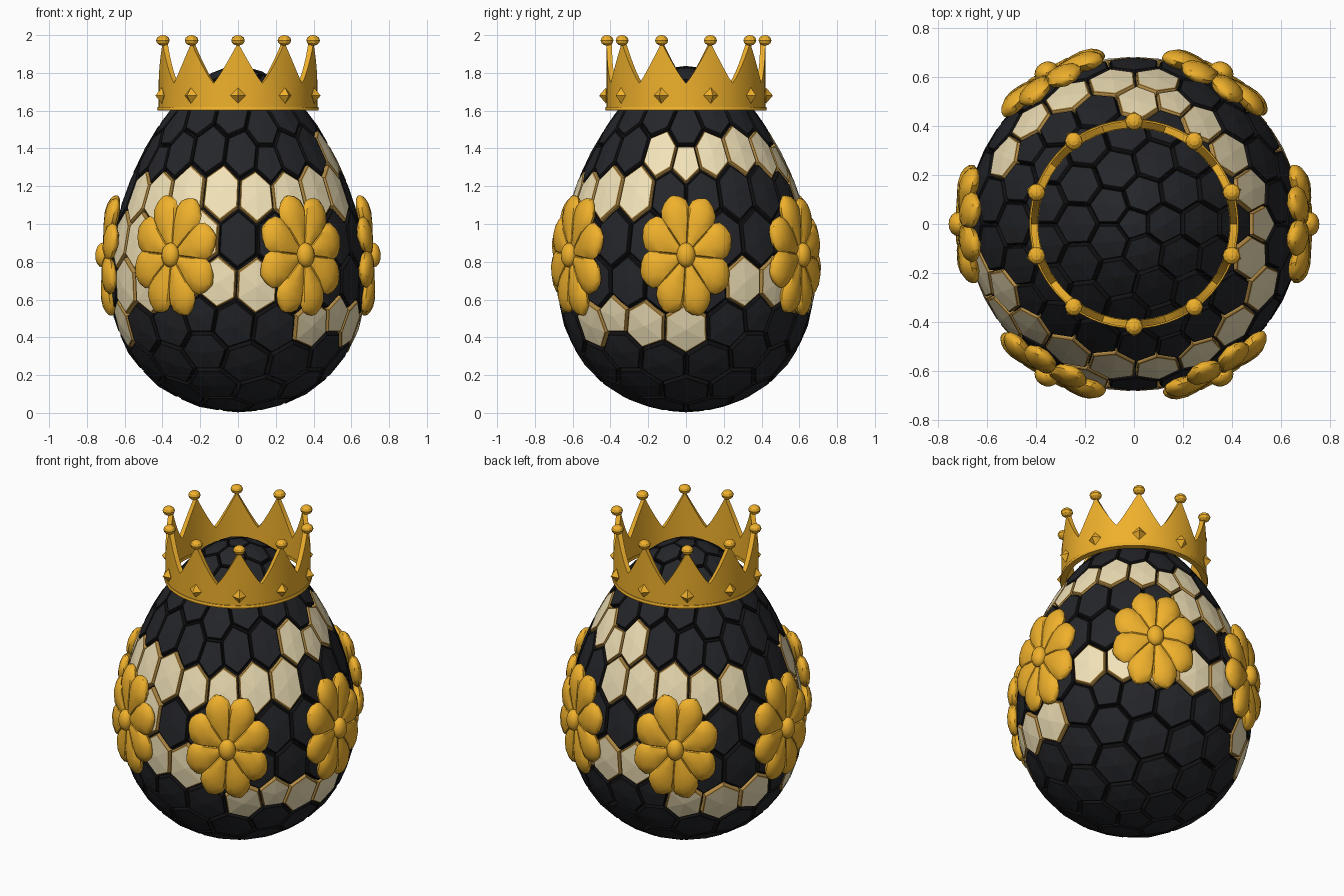
import bpy, bmesh
from math import sin, cos, pi, atan2, degrees, radians
from mathutils import Vector, Matrix

if "Cube" in bpy.data.objects:
    bpy.data.objects.remove(bpy.data.objects["Cube"])

def material(name, c):
    m = bpy.data.materials.new(name)
    m.diffuse_color = (*c, 1)
    m.use_nodes = True
    m.node_tree.nodes["Principled BSDF"].inputs["Base Color"].default_value = m.diffuse_color
    return m

GOLD = material("gold", (0.87, 0.44, 0.025))
RIM = material("rim_gold", (0.45, 0.26, 0.06))
CREAM = material("cream", (0.88, 0.76, 0.48))
DARK = material("dark", (0.018, 0.019, 0.023))
BLACK = material("groove_black", (0.006, 0.006, 0.007))

def make(name, bm, *mats, smooth=None):
    bmesh.ops.recalc_face_normals(bm, faces=bm.faces[:])
    me = bpy.data.meshes.new(name)
    bm.to_mesh(me)
    bm.free()
    for m in mats:
        me.materials.append(m)
    ob = bpy.data.objects.new(name, me)
    bpy.context.collection.objects.link(ob)
    if smooth:
        bpy.context.view_layer.objects.active = ob
        ob.select_set(True)
        bpy.ops.object.shade_smooth_by_angle(angle=radians(smooth))
        ob.select_set(False)
    return ob

def egg(u):
    k = 0.662 * (1 - 0.246 * u.z)
    return Vector((u.x * k, u.y * k, 0.92 + 0.915 * u.z))

# Icosphere whose dual gives the hexagon / pentagon tiles
ico = bmesh.new()
bmesh.ops.create_icosphere(ico, subdivisions=3, radius=1)
ico.verts.ensure_lookup_table()

# Ring number of each tile, counted from the top
top = max(ico.verts, key=lambda v: v.co.z)
ring, front = {top: 0}, [top]
while front:
    nxt = []
    for v in front:
        for e in v.link_edges:
            o = e.other_vert(v)
            if o not in ring:
                ring[o] = ring[v] + 1
                nxt.append(o)
    front = nxt

# Two wavy bands of light tiles: ring -> azimuth ranges in degrees
LIGHT = {4: [(-18, 90)],
         5: [(-153, -27), (81, 153)],
         6: [(-162, -144), (-108, -108)],
         7: [(-153, -81), (27, 99)],
         8: [(-54, 0), (126, 162), (-162, -162)]}

def is_light(v):
    az = degrees(atan2(v.co.y, v.co.x))
    return any(a - 5 < az < b + 5 for a, b in LIGHT.get(ring[v], []))

# Tiles: skirt, bevelled rim and a slightly domed fan
tiles = {False: bmesh.new(), True: bmesh.new()}
for v in ico.verts:
    light = is_light(v)
    bm = tiles[light]
    u = v.co.normalized()
    c = egg(u)
    t1 = u.orthogonal().normalized()
    t2 = u.cross(t1)
    dirs = [f.calc_center_median().normalized() for f in v.link_faces]
    dirs.sort(key=lambda d: atan2(d.dot(t2), d.dot(t1)))
    pts = [egg(d) for d in dirs]
    n = len(pts)
    nor = sum(((pts[i] - c).cross(pts[(i + 1) % n] - c) for i in range(n)), Vector()).normalized()
    loops = [[bm.verts.new(c + (p - c) * s + nor * h) for p in pts]
             for s, h in ((0.94, -0.035), (0.93, -0.006), (0.90, 0.0), (0.85, 0.002))]
    for a, b in zip(loops, loops[1:]):
        for i in range(n):
            j = (i + 1) % n
            bm.faces.new((a[i], a[j], b[j], b[i])).material_index = 1
    mid = bm.verts.new(c + nor * 0.002)
    for i in range(n):
        bm.faces.new((loops[-1][i], loops[-1][(i + 1) % n], mid))
make("dark_tiles", tiles[False], DARK, BLACK)
make("light_tiles", tiles[True], CREAM, RIM)

# Core showing in the grooves
for v in ico.verts:
    v.co = Vector((0, 0, 0.9)) + (egg(v.co.normalized()) - Vector((0, 0, 0.9))) * 0.975
make("egg_core", ico, BLACK)

# Flowers: eight lofted petals and a button
def petal(bm, mat):
    stations = [(0.03, 0.012), (0.08, 0.036), (0.13, 0.062), (0.175, 0.077),
                (0.21, 0.070), (0.235, 0.045), (0.25, 0.012)]
    rows = []
    for x, w in stations:
        lift = -0.04 * (x / 0.25) ** 2
        thick = 0.008 + 0.40 * w
        rows.append([bm.verts.new(mat @ Vector((x, w * cos(a), lift + thick * sin(a))))
                     for a in (2 * pi * k / 10 for k in range(10))])
    for a, b in zip(rows, rows[1:]):
        for i in range(10):
            j = (i + 1) % 10
            bm.faces.new((a[i], a[j], b[j], b[i]))
    bm.faces.new(rows[0])
    bm.faces.new(rows[-1])

for k in range(6):
    bm = bmesh.new()
    # local x = sideways, y = up, z = outward
    place = (Matrix.Rotation(k * pi / 3, 4, 'Z') @ Matrix.Translation((0.698, 0, 0.835))
             @ Matrix.Rotation(radians(-2.5), 4, 'Y')
             @ Matrix(((0, 0, 1, 0), (1, 0, 0, 0), (0, 1, 0, 0), (0, 0, 0, 1)))
             @ Matrix.Diagonal((1, 1.32, 1, 1)))
    for p in range(8):
        petal(bm, place @ Matrix.Rotation((p + 0.4) * pi / 4, 4, 'Z'))
    bmesh.ops.create_uvsphere(bm, u_segments=16, v_segments=8, radius=0.05,
                              matrix=place @ Matrix.Translation((0, 0, 0.018))
                              @ Matrix.Diagonal((1, 1, 0.8, 1)))
    make(f"flower_{k + 1}", bm, GOLD, smooth=35)

# Crown wall with ten points
bm = bmesh.new()
N, STEP = 120, 12
cols = []
for i in range(N):
    a = -pi / 2 + 2 * pi * i / N
    d = abs((i + STEP // 2) % STEP - STEP // 2) / (STEP / 2)
    z = 1.745 + 0.215 * (1 - d) ** 1.15
    cols.append([bm.verts.new((r * cos(a), r * sin(a), h))
                 for r, h in ((0.42, 1.605), (0.42, z), (0.392, z), (0.392, 1.605))])
for i in range(N):
    a, b = cols[i], cols[(i + 1) % N]
    for k in range(4):
        m = (k + 1) % 4
        bm.faces.new((a[k], b[k], b[m], a[m]))
make("crown_wall", bm, GOLD, smooth=30)

# Crown base trim
bm = bmesh.new()
rows = [[bm.verts.new((r * cos(2 * pi * i / 60), r * sin(2 * pi * i / 60), z)) for i in range(60)]
        for r, z in ((0.39, 1.6), (0.425, 1.6), (0.428, 1.61), (0.425, 1.62), (0.39, 1.62))]
for k in range(5):
    a, b = rows[k], rows[(k + 1) % 5]
    for i in range(60):
        j = (i + 1) % 60
        bm.faces.new((a[i], a[j], b[j], b[i]))
make("crown_trim", bm, GOLD, smooth=30)

# Crown tip balls and diamond studs
balls, studs = bmesh.new(), bmesh.new()
for k in range(10):
    turn = Matrix.Rotation(-pi / 2 + k * pi / 5, 4, 'Z')
    bmesh.ops.create_uvsphere(balls, u_segments=10, v_segments=6, radius=0.036,
                              matrix=turn @ Matrix.Translation((0.418, 0, 1.972))
                              @ Matrix.Diagonal((1, 1, 0.78, 1)))
    at = turn @ Matrix.Translation((0.424, 0, 1.68))
    p = [studs.verts.new(at @ Vector(c)) for c in
         ((0, 0.04, 0), (0, 0, 0.042), (0, -0.04, 0), (0, 0, -0.042), (0.036, 0, 0), (-0.02, 0, 0))]
    for i in range(4):
        for tip in (4, 5):
            studs.faces.new((p[i], p[(i + 1) % 4], p[tip]))
make("crown_balls", balls, GOLD)
make("crown_studs", studs, GOLD)
